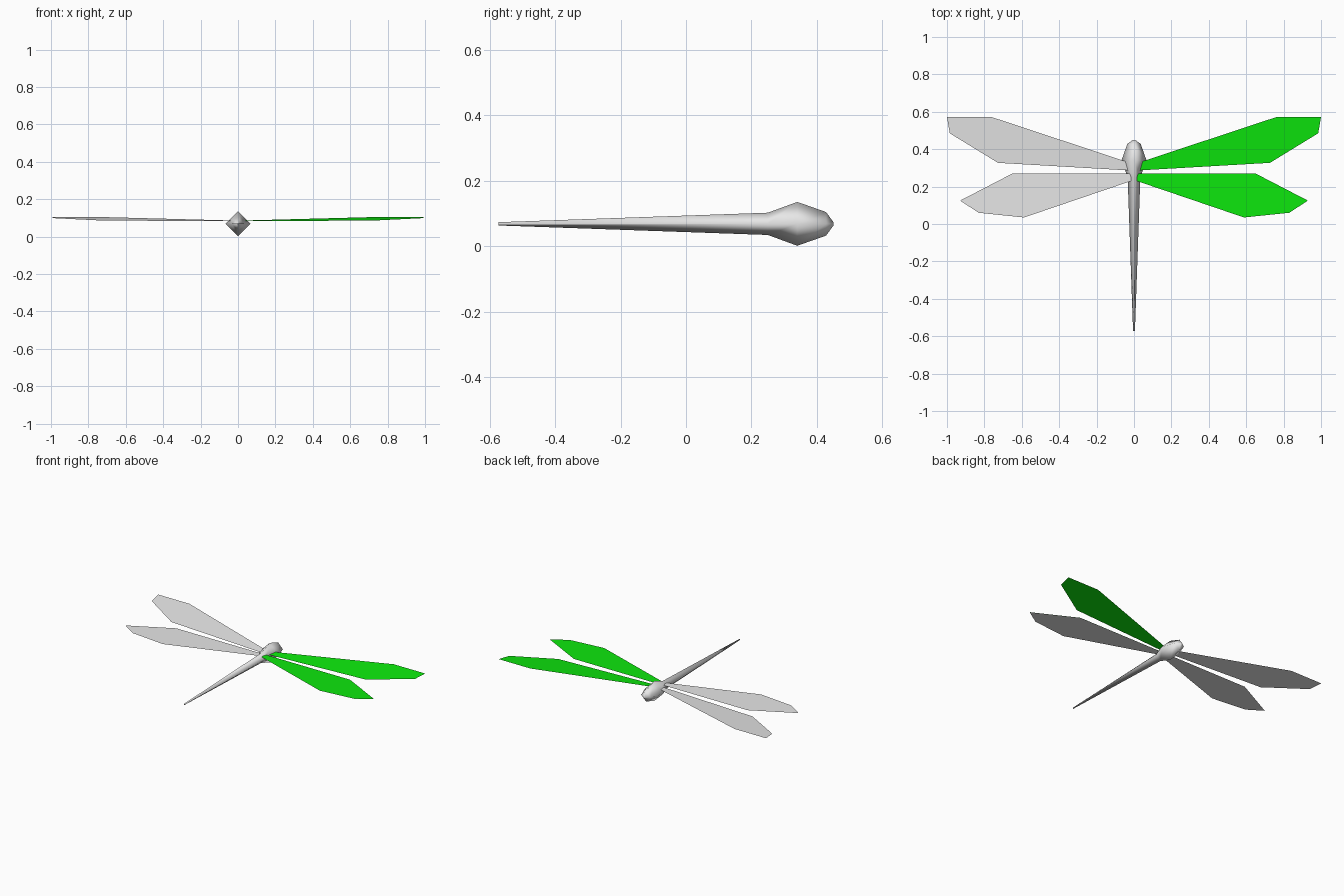
import bpy
import bmesh
import math

cube = bpy.data.objects.get("Cube")
if cube:
    bpy.data.objects.remove(cube, do_unlink=True)


def material(name, color):
    mat = bpy.data.materials.new(name)
    mat.use_nodes = True
    mat.diffuse_color = color
    mat.node_tree.nodes["Principled BSDF"].inputs["Base Color"].default_value = color
    return mat


grey = material("pale_grey", (0.8, 0.8, 0.8, 1))
green = material("bright_green", (0.004, 0.8, 0.004, 1))


def finish(name, bm, mat):
    mesh = bpy.data.meshes.new(name)
    bm.to_mesh(mesh)
    bm.free()
    mesh.materials.append(mat)
    obj = bpy.data.objects.new(name, mesh)
    bpy.context.collection.objects.link(obj)
    return obj


# Body: diamond cross-sections lofted from tail tip to head, (y, radius)
BODY_Z = 0.068
stations = [(-0.573, 0.005), (0.25, 0.034), (0.34, 0.067), (0.428, 0.036), (0.45, 0.006)]
bm = bmesh.new()
rings = []
for y, r in stations:
    corners = [i * math.pi / 2 for i in range(4)]
    rings.append([bm.verts.new((r * math.cos(a), y, BODY_Z + r * math.sin(a))) for a in corners])
for a, b in zip(rings, rings[1:]):
    for i in range(4):
        j = (i + 1) % 4
        bm.faces.new((a[i], a[j], b[j], b[i]))
bm.faces.new(rings[0])
bm.faces.new(rings[-1])
bmesh.ops.recalc_face_normals(bm, faces=bm.faces)
for f in bm.faces:
    f.smooth = True
finish("body", bm, grey)

# Wing outlines for the +x side
upper_outline = [(0, 0.32), (0.765, 0.573), (1, 0.573), (0.985, 0.485), (0.727, 0.327), (0, 0.285)]
lower_outline = [(0, 0.27), (0.65, 0.27), (0.93, 0.125), (0.83, 0.06), (0.588, 0.035), (0, 0.235)]


def wing(name, outline, side, slope, mat, drop=0.0, face_up=True):
    """Flat single-sheet wing, pitched about the x axis by slope."""
    bm = bmesh.new()
    face = bm.faces.new([bm.verts.new((side * x, y, 0.086 - drop + slope * (y - 0.327)))
                         for x, y in outline])
    face.normal_update()
    if (face.normal.z > 0) != face_up:
        face.normal_flip()
    return finish(name, bm, mat)


for label, side, mat in (("left", 1, green), ("right", -1, grey)):
    wing("head_wing_" + label, upper_outline, side, 0.08, mat)
    wing("tail_wing_" + label, lower_outline, side, 0, mat)

# Grey underside sheet of the left tail-side wing
wing("tail_wing_left_underside", lower_outline, 1, 0, grey, drop=0.001, face_up=False)
